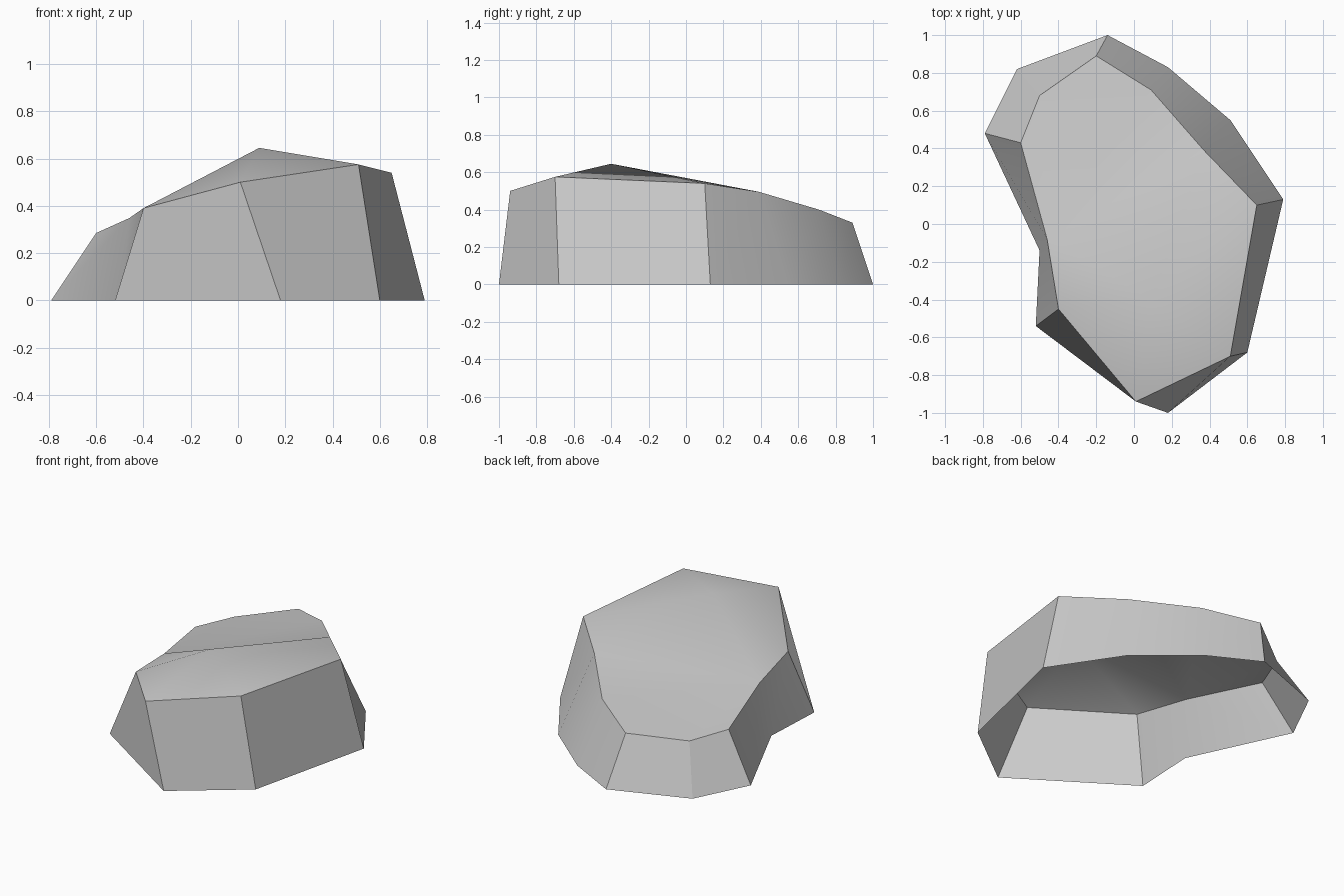
import bpy
import bmesh
import math

default_cube = bpy.data.objects.get("Cube")
if default_cube:
    bpy.data.objects.remove(default_cube, do_unlink=True)

# Stone colour
stone = bpy.data.materials.new("stone_grey")
stone.use_nodes = True
grey = (0.6, 0.6, 0.6, 1.0)
stone.diffuse_color = grey
stone.node_tree.nodes["Principled BSDF"].inputs["Base Color"].default_value = grey

# Ground outline and the matching upper rim, anticlockwise from the front corner
ground_outline = [
    (0.18, -1.0), (0.6, -0.68), (0.79, 0.13), (0.51, 0.55), (0.18, 0.83),
    (-0.14, 1.0), (-0.62, 0.82), (-0.79, 0.48), (-0.5, -0.14), (-0.52, -0.54),
]
upper_rim = [
    (0.01, -0.94, 0.5), (0.51, -0.7, 0.575), (0.65, 0.1, 0.54),
    (0.37, 0.39, 0.495), (0.09, 0.71, 0.4), (-0.2, 0.89, 0.33),
    (-0.5, 0.68, 0.28), (-0.6, 0.43, 0.285), (-0.46, -0.08, 0.348),
    (-0.4, -0.45, 0.39),
]
summit_point = (0.09, -0.4, 0.645)


def build_boulder(name, outline, rim_points, summit_at, slope_start, slope_end):
    """Open-bottomed rock: wall ring, flat rear slope and a fan to the summit."""
    bm = bmesh.new()
    base = [bm.verts.new((x, y, 0)) for x, y in outline]
    rim = [bm.verts.new(point) for point in rim_points]
    summit = bm.verts.new(summit_at)
    count = len(base)

    # Side walls
    for i in range(count):
        following = (i + 1) % count
        bm.faces.new((base[i], base[following], rim[following], rim[i]))

    # Flat rear slope
    rear_slope = rim[slope_start:slope_end + 1]
    bm.faces.new(rear_slope)

    # Front cap, fanned around the summit
    cap = rim[slope_end:] + rim[:slope_start + 1]
    cap.append(cap[0])
    for first, second in zip(cap, cap[1:]):
        bm.faces.new((first, second, summit))

    mesh = bpy.data.meshes.new(name)
    bm.to_mesh(mesh)
    bm.free()
    rock = bpy.data.objects.new(name, mesh)
    bpy.context.collection.objects.link(rock)
    return rock


boulder = build_boulder("boulder", ground_outline, upper_rim, summit_point, 3, 8)
boulder.data.materials.append(stone)

# Soft facets with crisp ridges
bpy.ops.object.select_all(action='DESELECT')
boulder.select_set(True)
bpy.context.view_layer.objects.active = boulder
bpy.ops.object.shade_smooth_by_angle(angle=math.radians(30))
